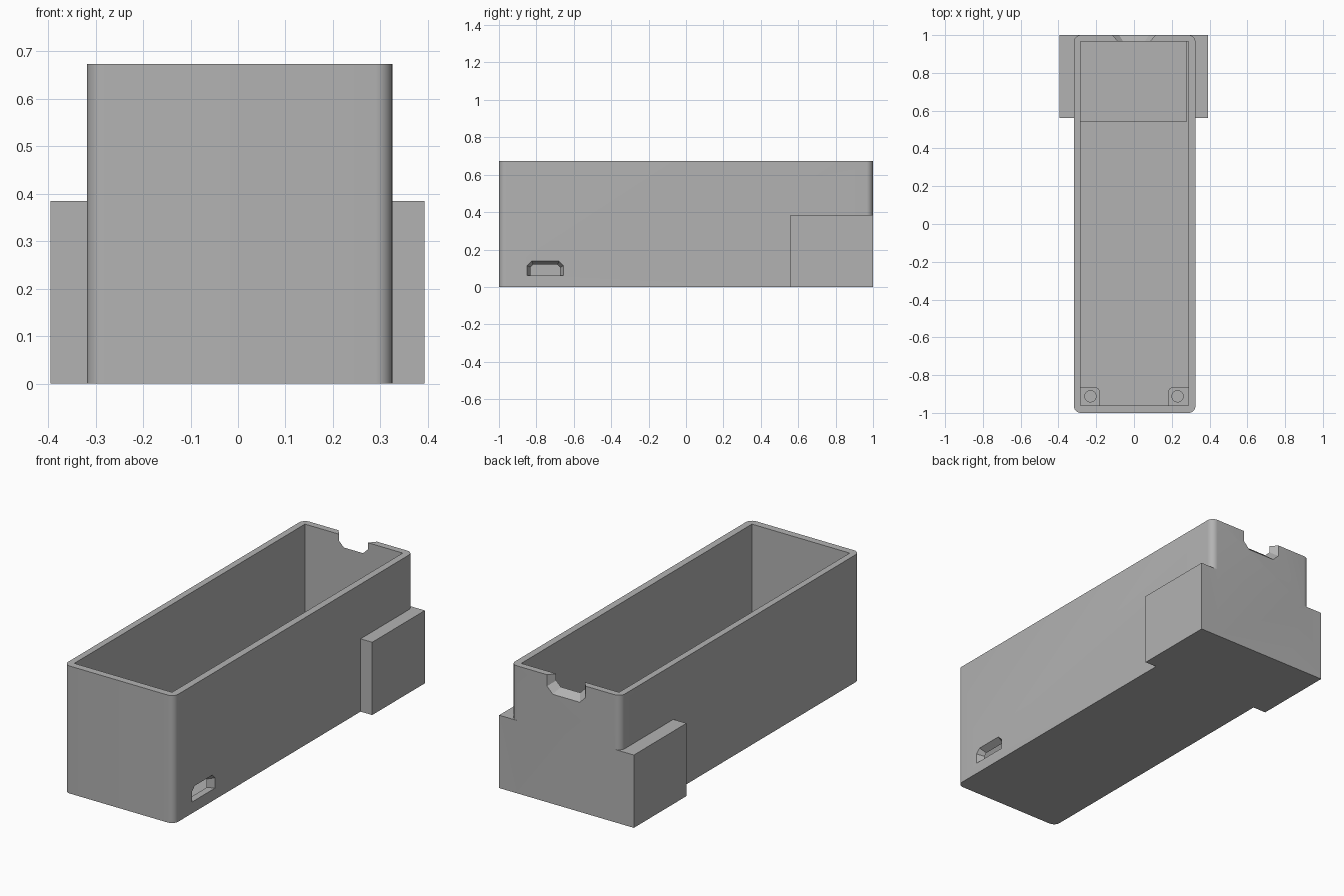
import bpy, bmesh, math
from mathutils import Vector

cube = bpy.data.objects.get("Cube")
if cube:
    bpy.data.objects.remove(cube, do_unlink=True)

grey = bpy.data.materials.new("plain grey")
grey.use_nodes = True
colour = (0.45, 0.45, 0.45, 1)
grey.diffuse_color = colour
grey.node_tree.nodes["Principled BSDF"].inputs["Base Color"].default_value = colour


def finish(name, bm):
    bmesh.ops.recalc_face_normals(bm, faces=bm.faces)
    mesh = bpy.data.meshes.new(name)
    bm.to_mesh(mesh)
    bm.free()
    mesh.materials.append(grey)
    ob = bpy.data.objects.new(name, mesh)
    bpy.context.collection.objects.link(ob)
    return ob


def box(name, lo, hi, radius=0, rounded=lambda co: True):
    """Box between two corners; chosen upright edges are rounded."""
    lo, hi = Vector(lo), Vector(hi)
    bm = bmesh.new()
    bmesh.ops.create_cube(bm, size=1)
    for v in bm.verts:
        v.co = (lo + hi) / 2 + v.co * (hi - lo)
    if radius:
        edges = [e for e in bm.edges
                 if abs(e.verts[0].co.z - e.verts[1].co.z) > 1e-4 and rounded(e.verts[0].co)]
        bmesh.ops.bevel(bm, geom=edges, offset=radius, segments=8, profile=0.5, affect='EDGES')
    return finish(name, bm)


def loft(name, inner, outer):
    """Solid between two matching outlines."""
    bm = bmesh.new()
    a = [bm.verts.new(p) for p in inner]
    b = [bm.verts.new(p) for p in outer]
    bm.faces.new(a)
    bm.faces.new(b)
    for i in range(len(a)):
        j = (i + 1) % len(a)
        bm.faces.new((a[i], a[j], b[j], b[i]))
    return finish(name, bm)


def chamfered(half, base, tip, cut):
    """Outline with two chamfered corners at the tip, as (along, height)."""
    s = math.copysign(cut, tip - base)
    return [(-half, base), (half, base), (half, tip - s),
            (half - cut, tip), (cut - half, tip), (-half, tip - s)]


def boolean(target, tool, operation):
    mod = target.modifiers.new(operation, 'BOOLEAN')
    mod.operation = operation
    mod.solver = 'EXACT'
    mod.object = tool
    bpy.context.view_layer.objects.active = target
    bpy.ops.object.modifier_apply(modifier=mod.name)
    bpy.data.objects.remove(tool, do_unlink=True)


# Outer shell with the wide block at the back
case = box("case", (-0.318, -1, 0), (0.325, 1, 0.674), 0.036)
boolean(case, box("side_block", (-0.395, 0.56, 0), (0.393, 1, 0.385)), 'UNION')

# Hollow interior
boolean(case, box("cavity", (-0.284, -0.962, 0.03), (0.288, 0.965, 0.9)), 'DIFFERENCE')

# Flared cable notch in the top of the back wall
notch_in = [(x, 0.955, z) for x, z in chamfered(0.075, 0.75, 0.62, 0.025)]
notch_out = [(x, 1.005, z) for x, z in chamfered(0.117, 0.75, 0.575, 0.035)]
boolean(case, loft("notch_cutter", notch_in, notch_out), 'DIFFERENCE')

# Flared port opening low on the right-hand wall
port_in = [(0.28, y - 0.752, z) for y, z in chamfered(0.075, 0.06, 0.115, 0.012)]
port_out = [(0.33, y - 0.752, z) for y, z in chamfered(0.1, 0.06, 0.14, 0.025)]
boolean(case, loft("port_cutter", port_in, port_out), 'DIFFERENCE')

# Raised floor at the back
raised_floor = box("raised_floor", (-0.284, 0.54, 0.028), (0.278, 0.966, 0.06))

# Screw posts in the two front corners
parts = [case, raised_floor]
for name, side, wall in (("left_post", 1, 0.289), ("right_post", -1, 0.285)):
    xs = sorted((side * 0.18, side * wall))
    post = box(name, (xs[0], -0.963, 0.028), (xs[1], -0.863, 0.07), 0.03,
               lambda co: abs(co.x) < 0.2 and co.y > -0.9)
    bm = bmesh.new()
    bmesh.ops.create_cone(bm, cap_ends=True, segments=32, radius1=0.03, radius2=0.03, depth=0.2)
    bmesh.ops.translate(bm, verts=bm.verts, vec=(side * 0.231, -0.912, 0.135))
    boolean(post, finish("screw_hole", bm), 'DIFFERENCE')
    parts.append(post)

# Smooth rounded corners, crisp edges elsewhere
for ob in bpy.context.view_layer.objects:
    ob.select_set(ob in parts)
bpy.context.view_layer.objects.active = case
bpy.ops.object.shade_smooth_by_angle(angle=math.radians(30))
